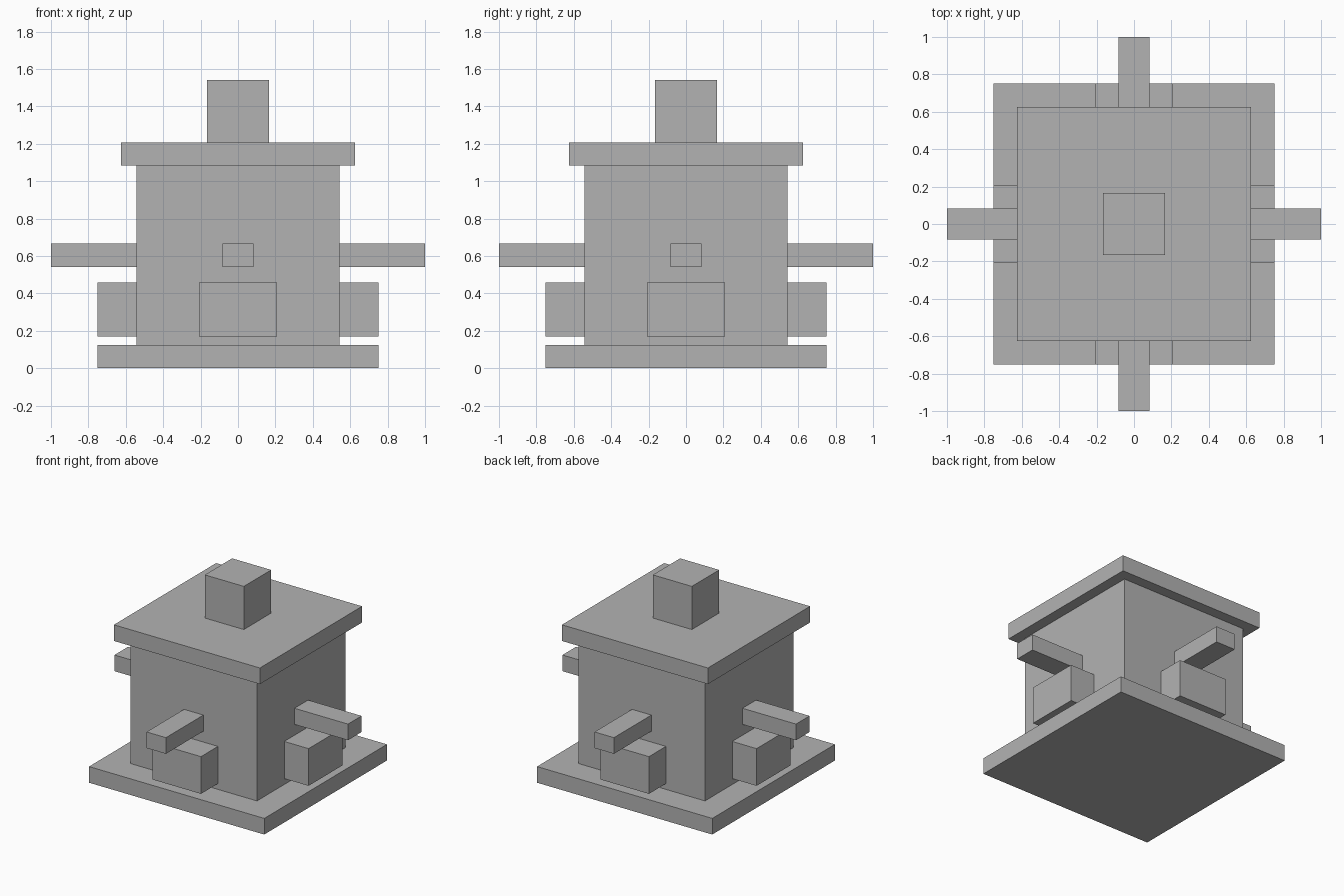
import bpy
import math
from mathutils import Matrix, Vector

cube = bpy.data.objects.get("Cube")
if cube:
    bpy.data.objects.remove(cube, do_unlink=True)

# Single plain grey for every part
grey = bpy.data.materials.new("plain_grey")
grey.use_nodes = True
colour = (0.45, 0.45, 0.45, 1.0)
grey.diffuse_color = colour
bsdf = grey.node_tree.nodes["Principled BSDF"]
bsdf.inputs["Base Color"].default_value = colour
bsdf.inputs["Roughness"].default_value = 0.8


def box(name, low, high, turn=0.0):
    """Box between two corners, turned about the model's vertical axis."""
    low, high = Vector(low), Vector(high)
    bpy.ops.mesh.primitive_cube_add(size=1)
    obj = bpy.context.object
    obj.name = name
    obj.data.transform(Matrix.Rotation(turn, 4, "Z")
                       @ Matrix.Translation((low + high) / 2)
                       @ Matrix.Diagonal((*(high - low), 1)))
    obj.data.materials.append(grey)
    return obj


def block(name, half, bottom, top):
    """Square block centred on the vertical axis."""
    return box(name, (-half, -half, bottom), (half, half, top))


# Central stack
WALL = 0.542
block("base_slab", 0.75, 0.0, 0.125)
block("body", WALL, 0.125, 1.083)
block("roof_slab", 0.625, 1.083, 1.208)
block("chimney", 0.167, 1.208, 1.542)

# The same beam and raised box on each of the four walls
for i, side in enumerate(("front", "left", "back", "right")):
    turn = i * math.pi / 2
    box(side + "_beam", (-0.083, -1.0, 0.542), (0.083, -WALL, 0.667), turn)
    box(side + "_box", (-0.208, -0.75, 0.17), (0.208, -WALL, 0.458), turn)
